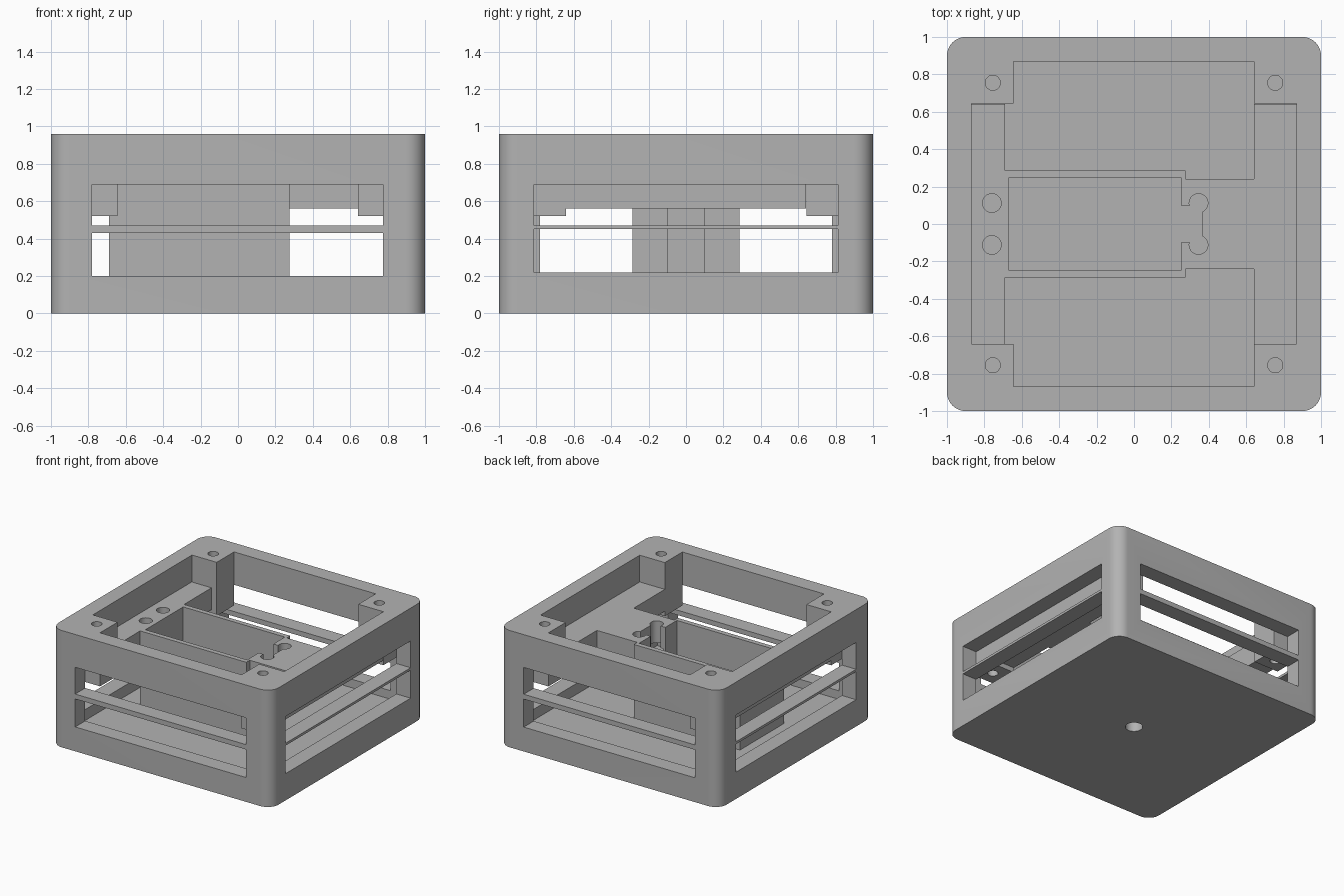
import bpy, bmesh, math

cube = bpy.data.objects.get("Cube")
if cube:
    bpy.data.objects.remove(cube, do_unlink=True)

grey = bpy.data.materials.new("matte_grey")
grey.use_nodes = True
COLOUR = (0.45, 0.45, 0.45, 1.0)
grey.diffuse_color = COLOUR
grey.node_tree.nodes["Principled BSDF"].inputs["Base Color"].default_value = COLOUR


def prism(name, outline, z0, z1):
    """Extrude a counter-clockwise outline from z0 to z1."""
    bm = bmesh.new()
    base = bm.faces.new([bm.verts.new((x, y, z0)) for x, y in outline])
    ext = bmesh.ops.extrude_face_region(bm, geom=[base])
    verts = [g for g in ext["geom"] if isinstance(g, bmesh.types.BMVert)]
    bmesh.ops.translate(bm, verts=verts, vec=(0, 0, z1 - z0))
    bmesh.ops.recalc_face_normals(bm, faces=bm.faces)
    mesh = bpy.data.meshes.new(name)
    bm.to_mesh(mesh)
    bm.free()
    mesh.materials.append(grey)
    ob = bpy.data.objects.new(name, mesh)
    bpy.context.collection.objects.link(ob)
    return ob


def box(x0, x1, y0, y1, z0, z1, name="cutter"):
    return prism(name, [(x0, y0), (x1, y0), (x1, y1), (x0, y1)], z0, z1)


def cylinder(x, y, r, z0, z1, n=32):
    ring = [(x + r * math.cos(2 * math.pi * i / n),
             y + r * math.sin(2 * math.pi * i / n)) for i in range(n)]
    return prism("cutter", ring, z0, z1)


def combine(target, tools, operation="DIFFERENCE"):
    """Apply each tool to the target, then delete the tool."""
    for tool in tools:
        tool.hide_render = True
        mod = target.modifiers.new("cut", "BOOLEAN")
        mod.operation = operation
        mod.solver = "EXACT"
        mod.object = tool
        bpy.context.view_layer.objects.active = target
        bpy.ops.object.modifier_apply(modifier=mod.name)
        bpy.data.objects.remove(tool, do_unlink=True)


def finish(ob):
    bpy.ops.object.select_all(action="DESELECT")
    ob.select_set(True)
    bpy.context.view_layer.objects.active = ob
    bpy.ops.object.shade_smooth_by_angle(angle=math.radians(30))


FLOOR, TOP, WALL = 0.13, 0.96, 0.87
DECK_LOW, DECK_TOP = 0.56, 0.74

# Housing: square block with rounded upright corners
R = 0.1
outline = []
for k, (sx, sy) in enumerate([(1, 1), (-1, 1), (-1, -1), (1, -1)]):
    for i in range(11):
        a = math.pi / 2 * (k + i / 10)
        outline.append((sx * (1 - R) + R * math.cos(a), sy * (1 - R) + R * math.sin(a)))
housing = prism("housing", outline, 0, TOP)

# Cavity: cross-shaped above, so corner posts hang down, full square below
combine(housing, [
    box(-0.645, 0.642, -WALL, WALL, FLOOR, 1.1),
    box(-WALL, WALL, -0.642, 0.645, FLOOR, 1.1),
    box(-WALL, WALL, -WALL, WALL, FLOOR, 0.52),
])

# Side windows, each split in two by a thin rail
for s in (-1, 1):
    y0, y1 = sorted((s * WALL, s * 1.1))
    combine(housing, [box(-0.78, 0.775, y0, y1, a, b)
                      for a, b in ((0.20, 0.43), (0.47, 0.69))])
    half = 0.78 if s < 0 else 0.813
    combine(housing, [box(y0, y1, -half, half, a, b)
                      for a, b in ((0.22, 0.45), (0.47, 0.69))])

# Screw holes through the posts and a blind mount hole underneath
combine(housing, [cylinder(sx * 0.755, sy * 0.755, 0.04, 0.4, 1.1)
                  for sx in (-1, 1) for sy in (-1, 1)])
combine(housing, [cylinder(0, 0, 0.066, -0.1, 0.1)])
finish(housing)

# Inner deck with a tray reaching down to the floor
lower = [(-WALL, -0.642), (-0.69, -0.642), (-0.69, -0.285), (0.275, -0.285),
         (0.275, -0.24), (0.642, -0.24), (0.642, -0.642), (WALL, -0.642)]
deck = prism("deck_and_tray", lower + [(x, -y) for x, y in reversed(lower)],
             DECK_LOW, DECK_TOP)
combine(deck, [box(-0.69, 0.275, -0.285, 0.285, FLOOR, 0.65)], "UNION")

# Tray pocket, cable slot and round holes in the deck
combine(deck, [
    box(-0.67, 0.255, -0.245, 0.245, 0.05, 1.0),
    box(0.2, 0.365, -0.095, 0.095, 0.05, 1.0),
])
combine(deck, [cylinder(x, s * 0.112, 0.05, 0.45, 1.0)
               for x in (-0.76, 0.345) for s in (-1, 1)])
finish(deck)
